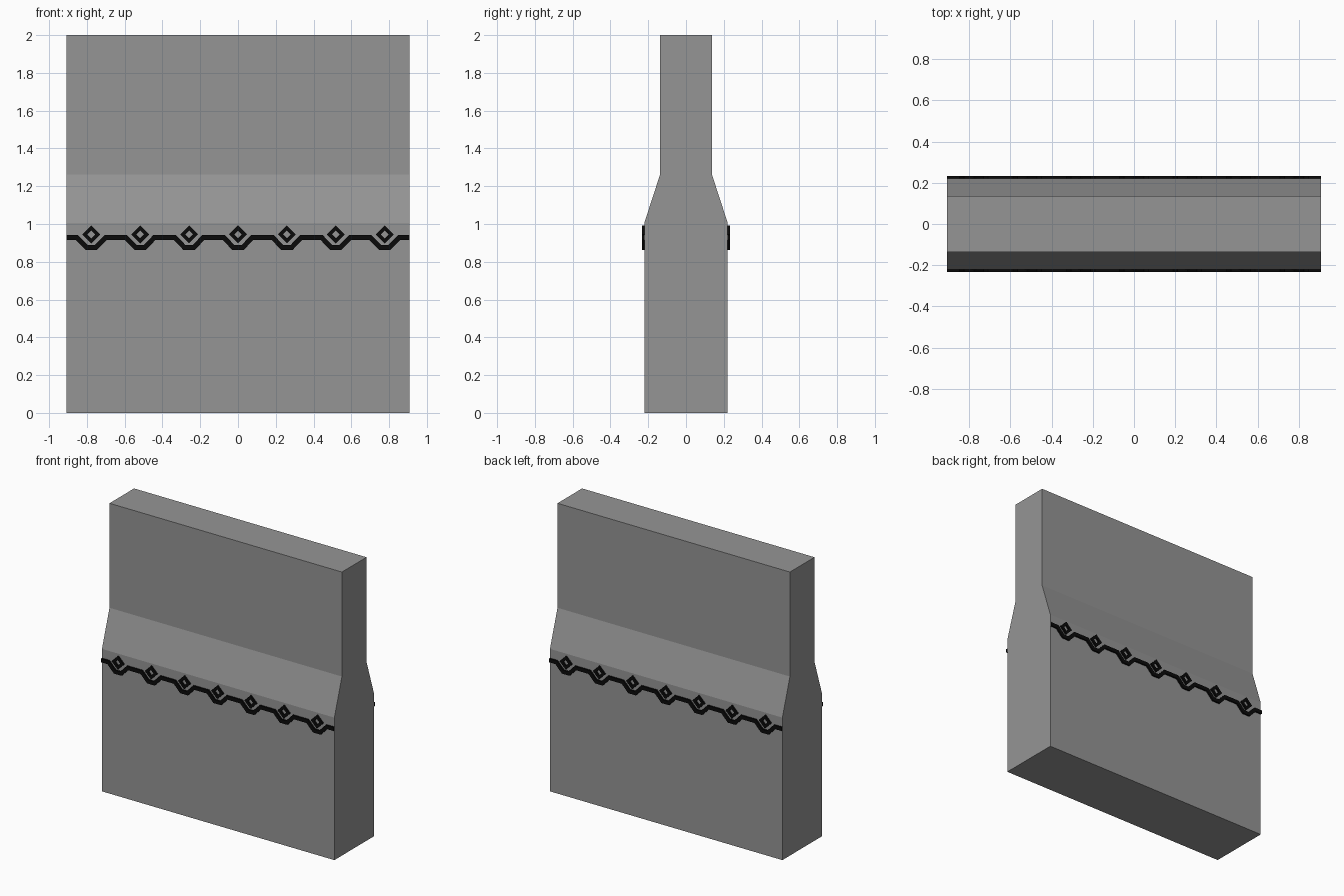
import bpy, bmesh
from mathutils import Vector

cube = bpy.data.objects.get("Cube")
if cube:
    bpy.data.objects.remove(cube, do_unlink=True)


def material(name, color):
    m = bpy.data.materials.new(name)
    m.use_nodes = True
    m.diffuse_color = color
    m.node_tree.nodes["Principled BSDF"].inputs["Base Color"].default_value = color
    return m


grey = material("stone grey", (0.3, 0.3, 0.3, 1))
black = material("black trim", (0.003, 0.003, 0.003, 1))
HALF = 0.907


def finish(bm, name, mat):
    bmesh.ops.recalc_face_normals(bm, faces=bm.faces)
    mesh = bpy.data.meshes.new(name)
    bm.to_mesh(mesh)
    bm.free()
    mesh.materials.append(mat)
    obj = bpy.data.objects.new(name, mesh)
    bpy.context.collection.objects.link(obj)
    return obj


def extrude_all(bm, vec):
    res = bmesh.ops.extrude_face_region(bm, geom=bm.faces[:])
    moved = [g for g in res["geom"] if isinstance(g, bmesh.types.BMVert)]
    bmesh.ops.translate(bm, verts=moved, vec=vec)


def ribbon(bm, path, width, y, closed=False):
    """Flat mitred strip along an (x, z) path."""
    pts = [Vector(p) for p in path]
    n = len(pts)
    rows = []
    for i, p in enumerate(pts):
        a = pts[i - 1] if i or closed else None
        b = pts[(i + 1) % n] if i < n - 1 or closed else None
        d1 = (p - a).normalized() if a else (b - p).normalized()
        d2 = (b - p).normalized() if b else d1
        n1, n2 = Vector((-d1.y, d1.x)), Vector((-d2.y, d2.x))
        m = (n1 + n2).normalized()
        m *= width / 2 / m.dot(n1)
        rows.append([bm.verts.new((q.x, y, q.y)) for q in (p + m, p - m)])
    for i in range(n if closed else n - 1):
        r, s = rows[i], rows[(i + 1) % n]
        bm.faces.new((r[0], r[1], s[1], s[0]))


# Wall: wide base, sloped shoulder, narrower top
half_profile = [(0.221, 0), (0.221, 1.005), (0.137, 1.263), (0.137, 2)]
outline = half_profile + [(-y, z) for y, z in reversed(half_profile)]
bm = bmesh.new()
bm.faces.new([bm.verts.new((-HALF, y, z)) for y, z in outline])
extrude_all(bm, (2 * HALF, 0, 0))
finish(bm, "wall", grey)

# Trim on both faces: a line dipping under each diamond
centres = [i * 0.259 for i in range(-3, 4)]
line = [(-HALF, 0.928)]
for c in centres:
    line += [(c - 0.075, 0.928), (c - 0.024, 0.875),
             (c + 0.024, 0.875), (c + 0.075, 0.928)]
line.append((HALF, 0.928))

for side, label in ((-1, "front"), (1, "back")):
    bm = bmesh.new()
    ribbon(bm, line, 0.026, side * 0.218)
    extrude_all(bm, (0, side * 0.014, 0))
    finish(bm, label + "_trim_line", black)

    bm = bmesh.new()
    for c in centres:
        r = 0.034
        ribbon(bm, [(c, 0.945 + r), (c + r, 0.945), (c, 0.945 - r), (c - r, 0.945)],
               0.019, side * 0.218, closed=True)
    extrude_all(bm, (0, side * 0.014, 0))
    finish(bm, label + "_trim_diamonds", black)
